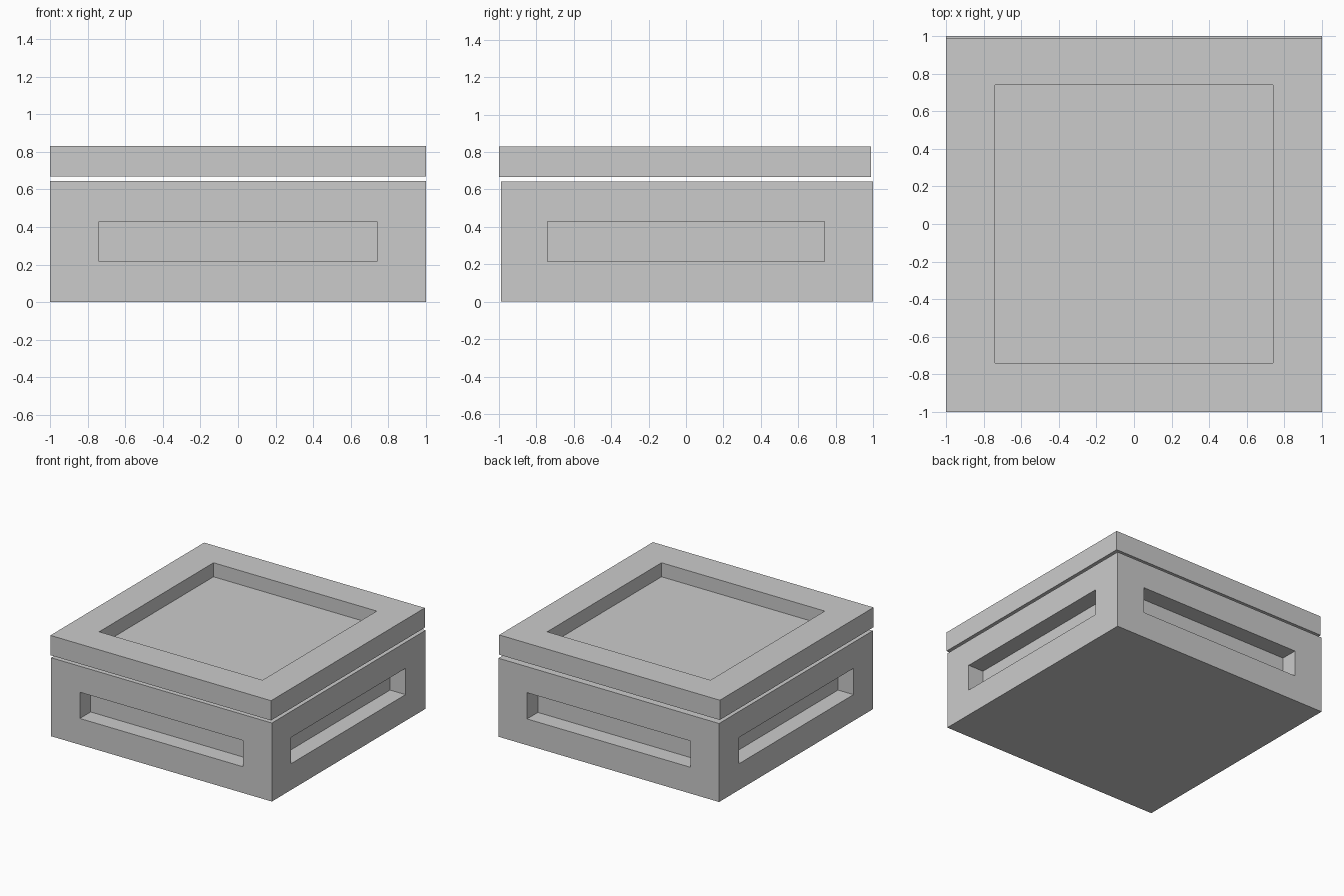
import bpy
import bmesh
from mathutils import Vector

if "Cube" in bpy.data.objects:
    bpy.data.objects.remove(bpy.data.objects["Cube"], do_unlink=True)

# Single flat colour
grey = bpy.data.materials.new("light_grey")
grey.use_nodes = True
colour = (0.6, 0.6, 0.6, 1.0)
grey.diffuse_color = colour
grey.node_tree.nodes["Principled BSDF"].inputs["Base Color"].default_value = colour


def recess(bm, normal, low, high, depth):
    """Inset the face looking along normal to the box low..high, then sink it."""
    normal = Vector(normal)
    bm.normal_update()
    face = max(bm.faces, key=lambda f: (f.normal.dot(normal), f.calc_area()))
    centre = face.calc_center_median()
    bmesh.ops.inset_region(bm, faces=[face], thickness=0.05)
    for v in face.verts:
        for i in range(3):
            if abs(normal[i]) < 0.5:
                v.co[i] = high[i] if v.co[i] > centre[i] else low[i]
    floor = bmesh.ops.extrude_face_region(bm, geom=[face])["geom"]
    verts = [g for g in floor if isinstance(g, bmesh.types.BMVert)]
    bmesh.ops.translate(bm, verts=verts, vec=-normal * depth)
    if face.is_valid:
        bm.faces.remove(face)


def block(name, low, high, recesses):
    """Box between two corners with rectangular recesses."""
    bm = bmesh.new()
    bmesh.ops.create_cube(bm, size=1)
    for v in bm.verts:
        v.co = [high[i] if v.co[i] > 0 else low[i] for i in range(3)]
    for args in recesses:
        recess(bm, *args)
    bmesh.ops.recalc_face_normals(bm, faces=bm.faces)
    mesh = bpy.data.meshes.new(name)
    bm.to_mesh(mesh)
    bm.free()
    mesh.materials.append(grey)
    obj = bpy.data.objects.new(name, mesh)
    bpy.context.collection.objects.link(obj)
    return obj


# Base with a long slot in each of the four sides
slot_low, slot_high = (-0.74, -0.74, 0.215), (0.74, 0.74, 0.43)
sides = [(1, 0, 0), (-1, 0, 0), (0, 1, 0), (0, -1, 0)]
block("base", (-1, -0.99, 0), (1, 1, 0.643),
      [(n, slot_low, slot_high, 0.14) for n in sides])

# Floating lid with a square tray sunk into its top
block("lid", (-1, -1, 0.668), (1, 0.99, 0.83),
      [((0, 0, 1), (-0.74, -0.74, 0), (0.74, 0.74, 0), 0.115)])
